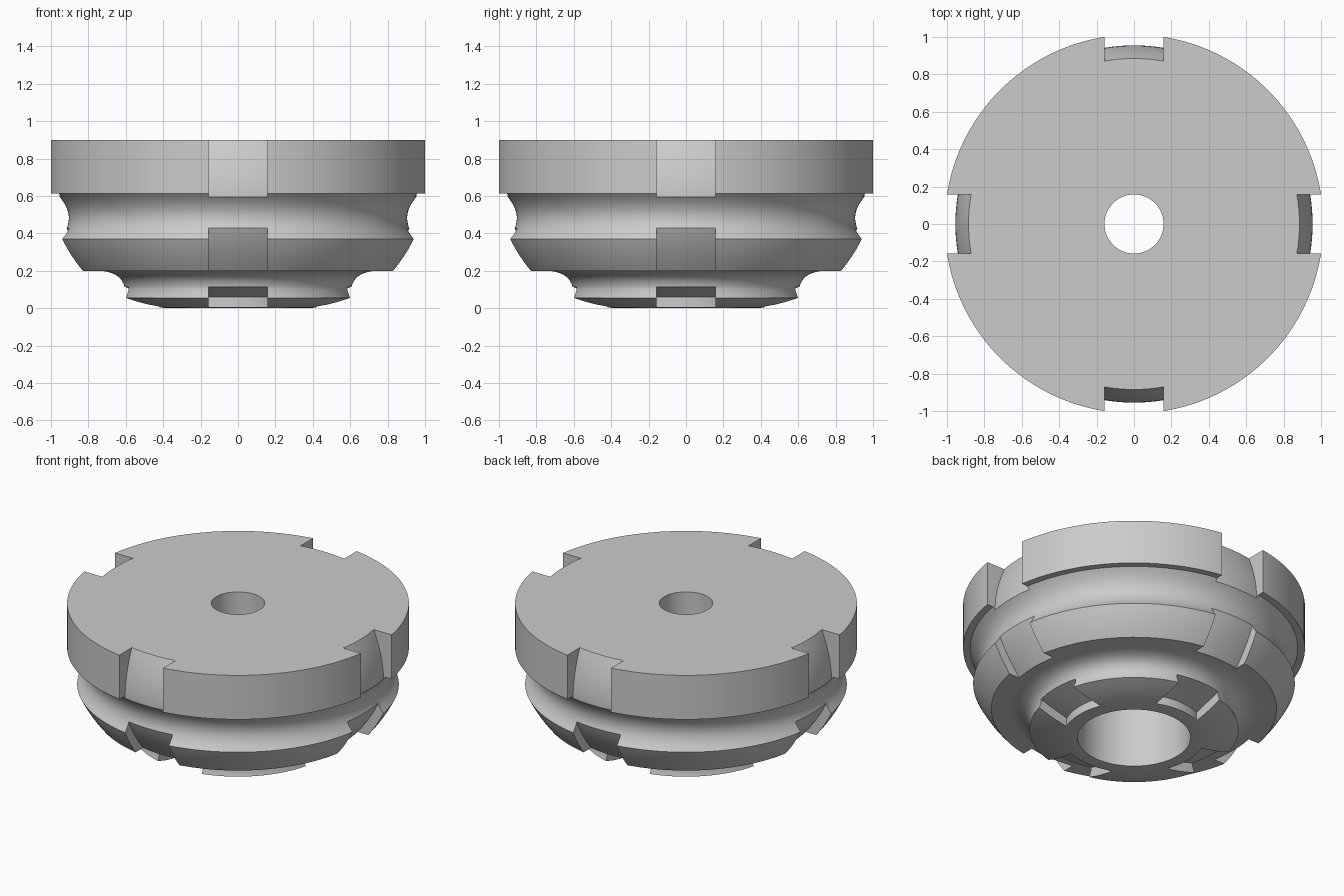
import bpy, bmesh, math
from mathutils import Vector

old = bpy.data.objects.get("Cube")
if old:
    bpy.data.objects.remove(old, do_unlink=True)

SEGMENTS = 128
SLOT_WIDTH = 0.316
HEIGHT = 0.9


def add_object(name, bm):
    bmesh.ops.recalc_face_normals(bm, faces=bm.faces)
    mesh = bpy.data.meshes.new(name)
    bm.to_mesh(mesh)
    bm.free()
    obj = bpy.data.objects.new(name, mesh)
    bpy.context.collection.objects.link(obj)
    return obj


def bend(a, control, b, steps=10):
    """Points of a curved profile section from a to b."""
    a, c, b = Vector(a), Vector(control), Vector(b)
    return [tuple(a.lerp(c, t).lerp(c.lerp(b, t), t))
            for t in (i / steps for i in range(steps + 1))]


def lathe(name, profile):
    """Revolve a closed (radius, height) outline about z."""
    bm = bmesh.new()
    rings = []
    for s in range(SEGMENTS):
        a = math.tau * (s + 0.5) / SEGMENTS
        rings.append([bm.verts.new((r * math.cos(a), r * math.sin(a), z))
                      for r, z in profile])
    n = len(profile)
    for s in range(SEGMENTS):
        p, q = rings[s], rings[(s + 1) % SEGMENTS]
        for i in range(n):
            j = (i + 1) % n
            bm.faces.new((p[i], q[i], q[j], p[j]))
    return add_object(name, bm)


def box(name, size):
    bm = bmesh.new()
    bmesh.ops.create_cube(bm, size=1)
    bmesh.ops.scale(bm, vec=size, verts=bm.verts)
    return add_object(name, bm)


def boolean(target, tool, operation):
    mod = target.modifiers.new("cut", "BOOLEAN")
    mod.operation, mod.object, mod.solver = operation, tool, "EXACT"
    bpy.ops.object.select_all(action="DESELECT")
    bpy.context.view_layer.objects.active = target
    target.select_set(True)
    bpy.ops.object.modifier_apply(modifier=mod.name)
    bpy.data.objects.remove(tool, do_unlink=True)


# Turned body: rim, groove, tapered band, neck, foot and stepped bore
profile = [(0.158, HEIGHT), (1.0125, HEIGHT), (1.0125, 0.612)]
profile += bend((0.97, 0.612), (0.848, 0.49), (0.953, 0.37))
profile += bend((0.953, 0.37), (0.91, 0.28), (0.845, 0.2), 6)[1:]
profile += bend((0.735, 0.2), (0.615, 0.19), (0.605, 0.1))
profile += bend((0.62, 0.055), (0.5, 0.01), (0.38, 0), 6)
profile += [(0.335, 0), (0.335, 0.6), (0.158, 0.6)]
body = lathe("slotted_body", profile)

# Slot floor outline, cut into the four sides
floor = [(0.86, 0.96)]
floor += bend((0.885, HEIGHT), (0.953, 0.74), (0.955, 0.6), 8)
floor += bend((0.955, 0.6), (0.955, 0.42), (0.77, 0.2), 10)[1:]
floor += [(0.61, 0.115), (0.42, 0.06), (0.42, -0.1), (1.3, -0.1), (1.3, 0.96)]
for size in ((3, SLOT_WIDTH, 3), (SLOT_WIDTH, 3, 3)):
    cutter = lathe("slot_cutter", floor)
    cutter.hide_render = True
    boolean(cutter, box("slot_box", size), "INTERSECT")
    boolean(body, cutter, "DIFFERENCE")

# Plain grey metal
grey = bpy.data.materials.new("grey_metal")
grey.use_nodes = True
colour = (0.6, 0.6, 0.6, 1)
grey.diffuse_color = colour
grey.node_tree.nodes["Principled BSDF"].inputs["Base Color"].default_value = colour
body.data.materials.clear()
body.data.materials.append(grey)

bpy.ops.object.select_all(action="DESELECT")
bpy.context.view_layer.objects.active = body
body.select_set(True)
bpy.ops.object.shade_smooth_by_angle(angle=math.radians(30))
